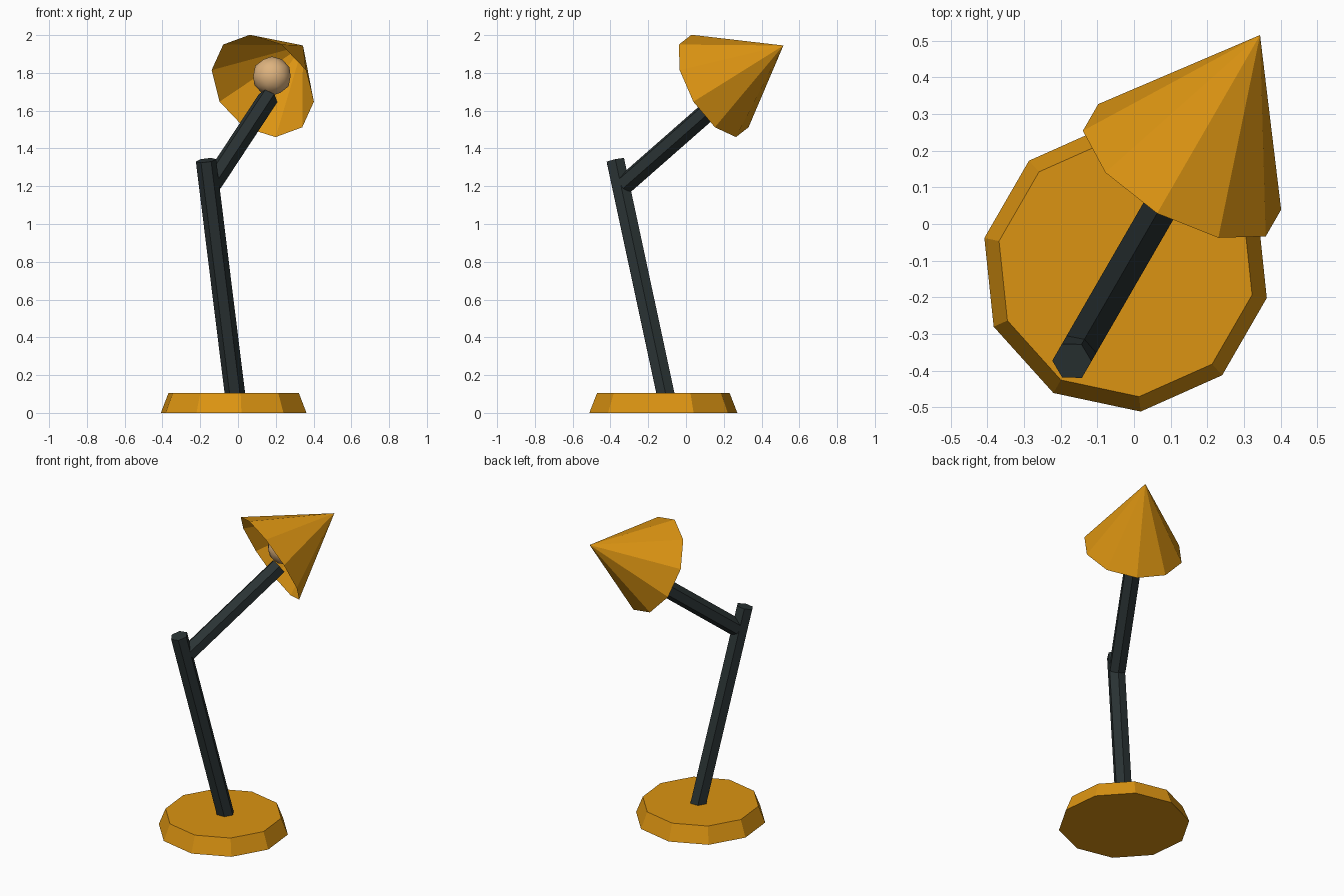
import bpy, bmesh, math
from mathutils import Vector

if "Cube" in bpy.data.objects:
    bpy.data.objects.remove(bpy.data.objects["Cube"])

# The whole lamp lies in one upright plane, turned 60 degrees from +x
HEADING = Vector((math.cos(math.radians(60)), math.sin(math.radians(60)), 0))
SIDE = Vector((0, 0, 1)).cross(HEADING)
ORIGIN = Vector((-0.023, -0.12, 0))


def point(s, z):
    """Point in the lamp plane: s along the heading, z up."""
    return ORIGIN + HEADING * s + Vector((0, 0, z))


def material(name, color):
    m = bpy.data.materials.new(name)
    m.diffuse_color = (*color, 1)
    m.use_nodes = True
    m.node_tree.nodes["Principled BSDF"].inputs["Base Color"].default_value = m.diffuse_color
    return m


orange = material("orange enamel", (0.71, 0.295, 0.006))
charcoal = material("charcoal metal", (0.024, 0.034, 0.035))
warm = material("warm bulb", (0.73, 0.45, 0.21))


def add_object(name, bm, mat):
    mesh = bpy.data.meshes.new(name)
    bm.to_mesh(mesh)
    bm.free()
    mesh.materials.append(mat)
    obj = bpy.data.objects.new(name, mesh)
    bpy.context.collection.objects.link(obj)
    return obj


def frustum(name, start, end, r1, r2, sides, mat, capped=True):
    """Tapered prism from start to end, with a corner in the lamp plane; r2 = 0 gives a cone."""
    bm = bmesh.new()
    a, b = point(*start), point(*end)
    u = SIDE.cross((b - a).normalized())

    def ring(c, r):
        if r == 0:
            return [bm.verts.new(c)] * sides
        angles = [2 * math.pi * i / sides for i in range(sides)]
        return [bm.verts.new(c + r * (u * math.cos(t) + SIDE * math.sin(t))) for t in angles]

    low, high = ring(a, r1), ring(b, r2)
    for i in range(sides):
        j = (i + 1) % sides
        corners = [low[i], low[j], high[j], high[i]]
        bm.faces.new(corners if r2 else corners[:3])
    if capped:
        bm.faces.new(low[::-1])
        bm.faces.new(high)
    bmesh.ops.recalc_face_normals(bm, faces=bm.faces)
    return add_object(name, bm, mat)


# Foot and the two hexagonal arms
frustum("base", (0, 0), (0, 0.105), 0.394, 0.353, 10, orange)
frustum("lower_arm", (0.026, 0.05), (-0.293, 1.337), 0.054, 0.054, 6, charcoal)
frustum("upper_arm", (-0.235, 1.21), (0.366, 1.667), 0.054, 0.054, 6, charcoal)

# Open thin shade
frustum("shade", (0.308, 1.731), (0.734, 1.945), 0.303, 0, 10, orange, capped=False)

# Bulb inside the shade
bm = bmesh.new()
bmesh.ops.create_icosphere(bm, subdivisions=2, radius=0.104)
bmesh.ops.translate(bm, verts=bm.verts, vec=point(0.405, 1.783))
for f in bm.faces:
    f.smooth = True
add_object("bulb", bm, warm)
